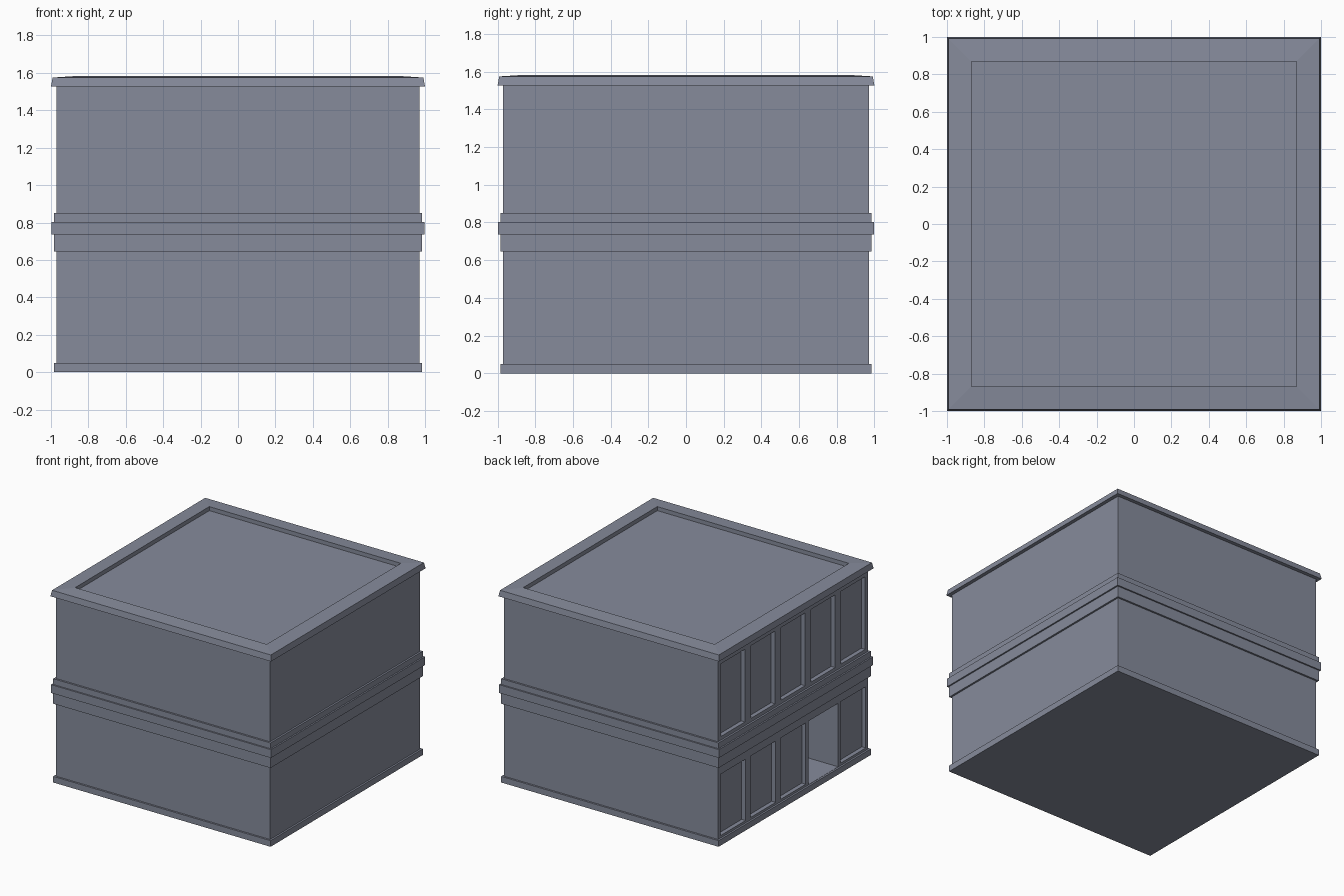
import bpy, bmesh

if "Cube" in bpy.data.objects:
    bpy.data.objects.remove(bpy.data.objects["Cube"])

mat = bpy.data.materials.new("slate grey")
mat.diffuse_color = (0.24, 0.26, 0.33, 1)
mat.use_nodes = True
mat.node_tree.nodes["Principled BSDF"].inputs["Base Color"].default_value = mat.diffuse_color


def square_stack(name, profile):
    """Closed solid made of stacked square rings given as (half width, z)."""
    bm = bmesh.new()
    rings = [[bm.verts.new((sx * h, sy * h, z))
              for sx, sy in ((-1, -1), (1, -1), (1, 1), (-1, 1))]
             for h, z in profile]
    for a, b in zip(rings, rings[1:]):
        for i in range(4):
            j = (i + 1) % 4
            bm.faces.new((a[i], a[j], b[j], b[i]))
    bm.faces.new(rings[0][::-1])
    bm.faces.new(rings[-1])
    bmesh.ops.recalc_face_normals(bm, faces=bm.faces)
    return finish(name, bm)


def finish(name, bm):
    me = bpy.data.meshes.new(name)
    bm.to_mesh(me)
    bm.free()
    me.materials.append(mat)
    ob = bpy.data.objects.new(name, me)
    bpy.context.collection.objects.link(ob)
    return ob


def add_box(bm, x0, x1, y0, y1, z0, z1):
    vs = bmesh.ops.create_cube(bm, size=1)["verts"]
    for v in vs:
        v.co = (x0 if v.co.x < 0 else x1,
                y0 if v.co.y < 0 else y1,
                z0 if v.co.z < 0 else z1)


# Building: plinth, lower wall, storey band, upper wall, cornice, sunken roof
building = square_stack("two_storey_building", [
    (0.985, 0), (0.985, 0.05), (0.97, 0.05),
    (0.97, 0.645), (0.985, 0.645), (0.985, 0.735),
    (0.997, 0.735), (0.997, 0.803), (0.985, 0.803),
    (0.985, 0.85), (0.97, 0.85),
    (0.97, 1.527), (1.0, 1.527), (0.991, 1.575),
    (0.868, 1.583), (0.868, 1.55)])

# Window recesses and doorway, all in the left wall
bm = bmesh.new()
for i in range(5):
    yc = (2 - i) * 0.389
    add_box(bm, -1.1, -0.935, yc - 0.155, yc + 0.155, 0.88, 1.475)
    if i == 3:
        add_box(bm, -1.1, -0.55, yc - 0.195, yc + 0.19, 0.052, 0.572)
    else:
        add_box(bm, -1.1, -0.935, yc - 0.163, yc + 0.163, 0.07, 0.572)
cutter = finish("opening_cutter", bm)
cutter.hide_render = True

mod = building.modifiers.new("openings", "BOOLEAN")
mod.operation = "DIFFERENCE"
mod.solver = "EXACT"
mod.object = cutter
bpy.context.view_layer.objects.active = building
bpy.ops.object.modifier_apply(modifier=mod.name)
bpy.data.objects.remove(cutter)
